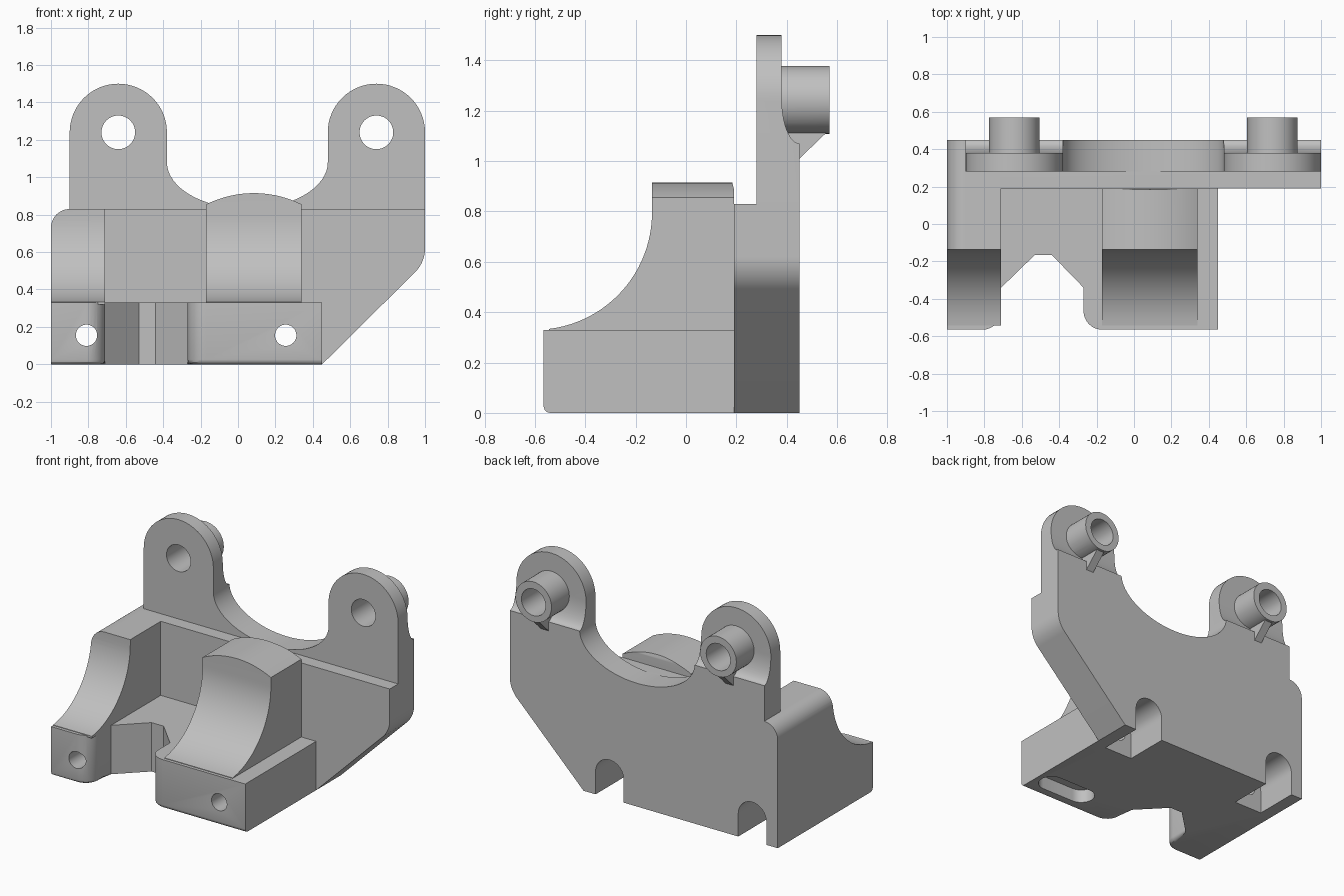
import bpy, bmesh, math

cube = bpy.data.objects.get("Cube")
if cube:
    bpy.data.objects.remove(cube, do_unlink=True)

grey = bpy.data.materials.new("plain_grey")
grey.use_nodes = True
grey.diffuse_color = (0.53, 0.53, 0.53, 1)
grey.node_tree.nodes["Principled BSDF"].inputs["Base Color"].default_value = grey.diffuse_color

# Profile (u, v) and sweep distance w to x, y, z for each sweep axis
PLACE = {"X": lambda u, v, w: (w, u, v),
         "Y": lambda u, v, w: (u, w, v),
         "Z": lambda u, v, w: (u, v, w)}


def arc(cu, cv, ru, start, end, rv=None, n=16):
    """Points of a circular or elliptical arc, angles in degrees."""
    rv = ru if rv is None else rv
    angles = [math.radians(start + (end - start) * i / n) for i in range(n + 1)]
    return [(cu + ru * math.cos(a), cv + rv * math.sin(a)) for a in angles]


def circle(cu, cv, r):
    return arc(cu, cv, r, 0, 360, n=48)[:-1]


def prism(name, profile, axis, start, end, bevel_rule=None):
    """Sweep a closed profile along an axis, optionally rounding chosen edges."""
    bm = bmesh.new()
    place = PLACE[axis]
    low = [bm.verts.new(place(u, v, start)) for u, v in profile]
    high = [bm.verts.new(place(u, v, end)) for u, v in profile]
    bm.faces.new(low)
    bm.faces.new(high)
    for i in range(len(low)):
        j = (i + 1) % len(low)
        bm.faces.new((low[i], low[j], high[j], high[i]))
    bmesh.ops.recalc_face_normals(bm, faces=bm.faces)
    if bevel_rule:
        edges = [e for e in bm.edges if bevel_rule(e)]
        bmesh.ops.bevel(bm, geom=edges, offset=0.025, segments=3,
                        profile=0.5, affect="EDGES")
    mesh = bpy.data.meshes.new(name)
    bm.to_mesh(mesh)
    bm.free()
    mesh.materials.append(grey)
    obj = bpy.data.objects.new(name, mesh)
    bpy.context.collection.objects.link(obj)
    return obj


def combine(target, other, operation):
    """Apply a boolean and discard the helper."""
    mod = target.modifiers.new("join", "BOOLEAN")
    mod.operation, mod.solver, mod.object = operation, "EXACT", other
    bpy.context.view_layer.objects.active = target
    bpy.ops.object.modifier_apply(modifier=mod.name)
    bpy.data.objects.remove(other, do_unlink=True)


EARS = (-0.64, 0.74)
SCREWS = (-0.81, 0.255)
EAR_Z = 1.24

# Lower back plate with the slanted corner
bracket = prism("bracket", [(-1, 0), (0.45, 0)]
                + arc(0.82, 0.62, 0.18, -45, 0) + [(1, 0.83), (-1, 0.83)],
                "Y", 0.19, 0.45)

# Upper plate: two round ears with a scooped saddle between
upper = ([(-0.9, 0.7), (1, 0.7)] + arc(EARS[1], EAR_Z, 0.26, 0, 180, n=32)
         + arc(0.05, 1.08, 0.43, 0, -180, rv=0.248, n=32)
         + arc(EARS[0], EAR_Z, 0.26, 0, 180, n=32))
combine(bracket, prism("upper_plate", upper, "Y", 0.28, 0.45), "UNION")

# Stepped back of the ears, with a curved foot
recess = [(0.6, 1.07)] + arc(0.45, 1.25, 0.07, 270, 180, rv=0.18) + [(0.38, 1.7), (0.6, 1.7)]
combine(bracket, prism("ear_recess", recess, "X", -1.2, 1.2), "DIFFERENCE")

# Base slab with two feet and a notch between them
base = ([(-1, 0.3), (-1, -0.565)] + arc(-0.81, -0.465, 0.1, -90, 0, n=8)
        + [(-0.71, -0.34), (-0.53, -0.165), (-0.44, -0.165), (-0.27, -0.34)]
        + arc(-0.17, -0.465, 0.1, 180, 270, n=8) + [(0.45, -0.565), (0.45, 0.3)])


def front_bottom(edge):
    a, b = (v.co for v in edge.verts)
    side = abs(a.x - b.x) < 1e-4 and (a.x < -0.99 or a.x > 0.44)
    return max(a.z, b.z) < 0.001 and (a.y + b.y) / 2 < -0.3 and not side


combine(bracket, prism("base", base, "Z", 0, 0.33, front_bottom), "UNION")

# Side arm and cradle block, both with a concave front
sweep = arc(-0.6, 0.795, 0.465, 0, -83, n=24)
arm = [(0.25, 0.32), (0.25, 0.83), (-0.135, 0.83)] + sweep + [(sweep[-1][0], 0.32)]
combine(bracket, prism("side_arm", arm, "X", -1, -0.71), "UNION")

block = ([(0.25, 0.32), (0.25, 0.8), (0.19, 0.8), (0.19, 0.89), (0.18, 0.93),
          (-0.135, 0.93)] + sweep + [(sweep[-1][0], 0.32)])
cradle = prism("cradle_block", block, "X", -0.17, 0.34)
crown = arc(0.085, 0.343, 0.572, 55, 125, n=24) + [(-0.3, 0.1), (0.5, 0.1)]
combine(cradle, prism("crown", crown, "Y", -1, 1), "INTERSECT")
combine(bracket, cradle, "UNION")

# Rounded upper edge along the outer side
corner = [(-1.1, 0.73)] + arc(-0.9, 0.73, 0.1, 180, 90, n=12) + [(-0.9, 0.9), (-1.1, 0.9)]
combine(bracket, prism("edge_round", corner, "Y", -1, 1), "DIFFERENCE")

# Bosses with a support rib and a through bore
for x in EARS:
    combine(bracket, prism("boss", circle(x, EAR_Z + 0.003, 0.135), "Y", 0.33, 0.57), "UNION")
    rib = [(0.4, 0.98), (0.43, 0.99), (0.56, 1.115), (0.56, 1.13), (0.4, 1.13)]
    combine(bracket, prism("rib", rib, "X", x - 0.028, x + 0.028), "UNION")
    combine(bracket, prism("bore", circle(x, EAR_Z, 0.09), "Y", 0, 1), "DIFFERENCE")

# Screw holes, with arched pockets at the back
for x in SCREWS:
    pocket = [(x - 0.105, -0.1), (x + 0.105, -0.1)] + arc(x, 0.155, 0.105, 0, 180, n=24)
    combine(bracket, prism("pocket", pocket, "Y", 0.15, 0.6), "DIFFERENCE")
    combine(bracket, prism("screw_hole", circle(x, 0.155, 0.057), "Y", -1, 0.3), "DIFFERENCE")

# Rounded slot under the wide foot
slot = arc(0.33, -0.41, 0.085, -90, 90) + arc(0.09, -0.41, 0.085, 90, 270)
combine(bracket, prism("foot_slot", slot, "Z", -0.1, 0.09), "DIFFERENCE")

# Smooth the curves, keep the corners crisp
bpy.ops.object.select_all(action="DESELECT")
bracket.select_set(True)
bpy.context.view_layer.objects.active = bracket
bpy.ops.object.shade_smooth_by_angle(angle=math.radians(30))
